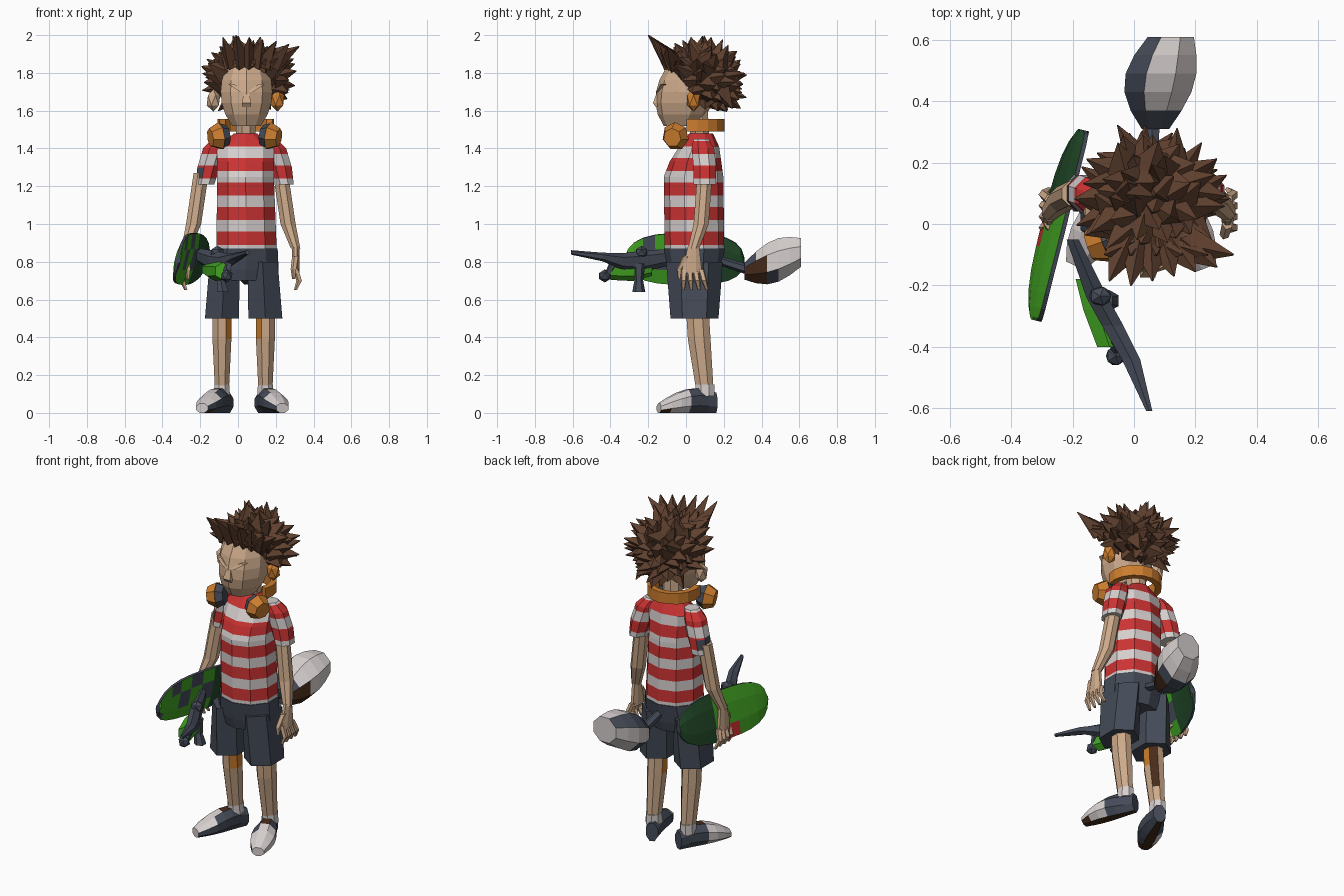
import bpy, bmesh, math, random
from mathutils import Vector, Matrix

random.seed(4)
cube = bpy.data.objects.get("Cube")
if cube:
    bpy.data.objects.remove(cube)


def material(name, *rgb):
    colour = [(c / 255) ** 2.2 for c in rgb] + [1]
    mat = bpy.data.materials.new(name)
    mat.use_nodes = True
    mat.diffuse_color = colour
    mat.node_tree.nodes["Principled BSDF"].inputs["Base Color"].default_value = colour
    return mat


SKIN = material("skin", 203, 168, 137)
RED = material("shirt_red", 203, 54, 54)
WHITE = material("pale_grey", 212, 205, 204)
SLATE = material("slate", 70, 76, 88)
ORANGE = material("orange", 203, 124, 50)
GREEN = material("bright_green", 68, 162, 40)
DEEP = material("deep_green", 38, 74, 44)
HAIR = material("hair_brown", 95, 66, 50)
DARK = material("dark_brown", 72, 47, 32)

SIDES = (("left", 1), ("right", -1))
MID = .035  # the body's own centre line


def finish(name, bm, mats, rule=None, matrix=None):
    """Make a flat-shaded object; rule(centre, normal) gives each face its material."""
    bmesh.ops.recalc_face_normals(bm, faces=bm.faces)
    if rule:
        for face in bm.faces:
            face.material_index = mats.index(rule(face.calc_center_median(), face.normal))
    mesh = bpy.data.meshes.new(name)
    bm.to_mesh(mesh)
    bm.free()
    for mat in mats:
        mesh.materials.append(mat)
    obj = bpy.data.objects.new(name, mesh)
    if matrix:
        obj.matrix_world = matrix
    bpy.context.collection.objects.link(obj)


def loft(name, mats, *rings, sides=8, upright=True, rule=None, matrix=None, cuts=()):
    """Skin rings (x, y, z, half width, half depth); depth defaults to the width."""
    bm = bmesh.new()
    loops = []
    for x, y, z, width, *depth in rings:
        loop = []
        for i in range(sides):
            angle = (i + .5) * math.tau / sides
            reach = 1 / math.cos(math.pi / sides)
            across = width * reach * math.cos(angle)
            other = (depth[0] if depth else width) * reach * math.sin(angle)
            offset = (across, other, 0) if upright else (across, 0, other)
            loop.append(bm.verts.new(Vector((x, y, z)) + Vector(offset)))
        loops.append(loop)
    for low, high in zip(loops, loops[1:]):
        for i in range(sides):
            bm.faces.new((low[i - 1], low[i], high[i], high[i - 1]))
    bm.faces.new(loops[0])
    bm.faces.new(loops[-1])
    for z in cuts:
        bmesh.ops.bisect_plane(bm, geom=bm.verts[:] + bm.edges[:] + bm.faces[:],
                               plane_co=(0, 0, z), plane_no=(0, 0, 1))
    finish(name, bm, mats, rule, matrix)


def blob(name, mat, location, size, subdivisions=1):
    bm = bmesh.new()
    bmesh.ops.create_icosphere(bm, subdivisions=subdivisions, radius=1)
    bmesh.ops.scale(bm, vec=size, verts=bm.verts)
    bmesh.ops.translate(bm, vec=location, verts=bm.verts)
    finish(name, bm, [mat])


def cone(bm, start, end, radius, tip, sides):
    start, end = Vector(start), Vector(end)
    axis = end - start
    turn = axis.to_track_quat("Z", "Y").to_matrix().to_4x4()
    bmesh.ops.create_cone(bm, cap_ends=True, segments=sides, radius1=radius, radius2=tip,
                          depth=axis.length, matrix=Matrix.Translation((start + end) / 2) @ turn)


# Striped shirt: evenly spaced red bands counted up from the lowest one
STEP, BAND = .13, .07


def band_cuts(bottom):
    return [bottom + STEP * k + edge for k in range(5) for edge in (0, BAND)]


def body_rule(centre, normal):
    return RED if (centre.z - .89) % STEP < BAND else WHITE


def sleeve_rule(centre, normal):
    if (centre.z - .85) % STEP > BAND:
        return WHITE
    return SLATE if centre.x < -.2 and centre.z < 1.35 else RED


loft("shirt_body", [RED, WHITE], (.045, .045, .86, .16, .15), (.04, .04, 1.25, .15),
     (.04, .05, 1.33, .15, .13), (.04, .07, 1.41, .15, .1), (.04, .08, 1.48, .06),
     sides=10, rule=body_rule, cuts=band_cuts(.89))

for side, s in SIDES:
    # Sleeve, arm and open hand
    loft(side + "_sleeve", [RED, WHITE, SLATE], (MID + s * .13, .08, 1.45, .04),
         (MID + s * .16, .09, 1.4, .06), (MID + s * .19, .1, 1.3, .06),
         (MID + s * .21, .1, 1.21, .05, .06), rule=sleeve_rule, cuts=band_cuts(.85))
    hand = .015 + s * .29
    loft(side + "_arm", [SKIN], (hand - s * .08, .1, 1.27, .04), (hand - s * .04, .08, 1, .04),
         (hand, .04, .87, .025, .03))
    loft(side + "_palm", [SKIN], (hand, .04, .88, .02, .03), (hand, .03, .74, .02, .055))
    for i in range(4):
        y = .03 * i - .01
        loft(f"{side}_finger_{i + 1}", [SKIN], (hand, y, .76, .014),
             (hand + s * .02, y * 1.2, .7, .013), (hand, y * 1.4, .65, .007), sides=5)
    loft(side + "_thumb", [SKIN], (hand, 0, .83, .015), (hand - s * .01, -.035, .76, .013),
         (hand - s * .01, -.035, .71, .007), sides=5)

    # Shorts leg, lower leg with stained inner knee and calf, and sock
    leg = .03 + s * .115

    def leg_rule(centre, normal):
        if s * normal.x > -.5:
            return SKIN
        if normal.y < .5:
            return ORANGE if centre.z > .39 else SKIN
        return DARK if s < 0 and centre.z > .24 else SKIN

    loft(side + "_shorts_leg", [SLATE], (leg, .045, .5, .09, .11),
         (leg - s * .015, .045, .8, .08, .13), sides=6)
    loft(side + "_leg", [SKIN, ORANGE, DARK], (leg, .06, .55, .05, .06), (leg, .07, .39, .05, .06),
         (leg, .1, .12, .037, .046), rule=leg_rule, cuts=[.24])
    loft(side + "_sock", [WHITE], (leg, .1, .09, .042, .05), (leg, .1, .15, .04, .05))

    # Turned-out shoe with a pale toe, slate inner side and dark sole
    def shoe_rule(centre, normal):
        if normal.z < -.8:
            return DARK
        if centre.y < -.07 and s * normal.x > -.6:
            return WHITE
        return DARK if normal.z > .85 and centre.y < 0 else SLATE

    shoe = []
    for i in range(7):
        t = i / 6
        height = .025 + .04 * math.sin(math.pi * (1 + 3 * t) / 4)
        width = .034 + .032 * math.sin(math.pi * t ** 1.5)
        shoe.append((0, .07 - .32 * t, height, width, height))
    turn = math.radians(23 - 2 * s) * s
    loft(side + "_shoe", [SLATE, WHITE, DARK], *shoe, upright=False, rule=shoe_rule,
         matrix=Matrix.Translation((leg, .09, 0)) @ Matrix.Rotation(turn, 4, "Z"))

    # Brow, ear and headphone cup with its pad
    loft(side + "_brow", [SKIN], (.045 + s * .02, -.14, 1.7, .015),
         (.045 + s * .08, -.12, 1.74, .015), sides=4)
    blob(side + "_ear", ORANGE if s > 0 else SKIN, (.04 + s * .17, .04, 1.655), (.04, .04, .06))
    out = Vector((s, -.35, -.15)).normalized()
    middle = Vector((MID + s * .13, -.055, 1.465))
    bm = bmesh.new()
    cone(bm, middle, middle + out * .055, .075, .05, 7)
    finish(side + "_headphone_cup", bm, [ORANGE])
    bm = bmesh.new()
    cone(bm, middle - out * .04, middle, .055, .07, 7)
    finish(side + "_headphone_pad", bm, [SLATE])

loft("shorts_waist", [SLATE], (.04, .045, .7, .15, .12), (.04, .045, .76, .175, .135),
     (.045, .045, .87, .165, .155), sides=10)

# Neck, egg-shaped head and nose
loft("neck", [SKIN], (.04, .075, 1.45, .05), (.045, .06, 1.6, .055))
head = []
for i in range(7):
    t = i / 6
    width = .137 * math.sqrt(math.sin(math.pi * (.1 + .8 * t)))
    head.append((.045, .06 * t - .03, 1.52 + .36 * t, width, width * 1.1))
loft("head", [SKIN], *head, sides=10)
loft("nose", [SKIN], (.045, -.14, 1.62, .02), (.045, -.15, 1.64, .025), (.045, -.14, 1.71, .01), sides=4)

# Hair: a core with broad spikes above a slanted hairline, and a swept-up fringe
centre = Vector((.055, .07, 1.765))
core = (.15, .165, .135)
blob("hair_core", HAIR, centre, core, subdivisions=2)
bm = bmesh.new()
COUNT = 130
golden = math.pi * (3 - math.sqrt(5))
for i in range(COUNT):
    z = 1 - (2 * i + 1) / COUNT
    ring = math.sqrt(1 - z * z)
    normal = Vector((ring * math.cos(i * golden), ring * math.sin(i * golden), z))
    base = centre + Vector([n * c * .92 for n, c in zip(normal, core)])
    if base.z + base.y > 1.77:
        jitter = Vector((random.uniform(-.5, .5), random.uniform(-.5, .5), .1))
        way = (normal + jitter).normalized()
        cone(bm, base, base + way * random.uniform(.07, .13), random.uniform(.045, .07), .002, 4)
for i in range(6):
    x = .07 * i - .08
    root = Vector((.02 + x * .6, -.07, 1.855))
    cone(bm, root, (x, -.2 + .015 * abs(i - 1), 2 - .012 * abs(i - 1)), .06, .003, 4)
    cone(bm, root, (x * 1.2, -.1, 1.94), .06, .003, 4)
finish("hair_spikes", bm, [HAIR])

# Headphone band: a square bar bent round the back of the neck
bm = bmesh.new()
bars = []
for i in range(11):
    angle = math.radians(22 * i - 20)
    bars.append([bm.verts.new((.042 + r * math.cos(angle), .055 + r * math.sin(angle), z))
                 for r, z in ((.115, 1.49), (.15, 1.49), (.15, 1.555), (.115, 1.555))])
for a, b in zip(bars, bars[1:]):
    for k in range(4):
        bm.faces.new((a[k], a[k - 1], b[k - 1], b[k]))
bm.faces.new(bars[0])
bm.faces.new(bars[-1])
finish("headphone_band", bm, [ORANGE])


# Skateboard carried on edge by the right hand
def deck_rule(centre, normal):
    if abs(normal.x) < .3:
        return SLATE
    if centre.y > .1:
        return DEEP
    if normal.x > 0:
        return SLATE if math.sin(centre.y * 31 + centre.z * 23) > .5 else GREEN
    if centre.z < -.05 and centre.y > -.1:
        return RED if centre.y < 0 else SLATE
    return GREEN


deck = []
for i in range(13):
    t = -math.cos(math.pi * i / 12)
    deck.append((.02 * t ** 4, .32 * t, 0, .016, .02 + .12 * math.sqrt(1 - abs(t) ** 3)))
frame = (Matrix.Translation((-.26, 0, .815)) @ Matrix.Rotation(math.radians(-14), 4, "Z")
         @ Matrix.Rotation(math.radians(14), 4, "Y"))
loft("skateboard_deck", [GREEN, DEEP, RED, SLATE], *deck, upright=False, rule=deck_rule, matrix=frame)

# Long gadget pointing forward from the right hand
loft("gadget_body", [SLATE], (-.2, -.05, .83, .02, .035), (-.12, -.24, .8, .035, .05),
     (-.07, -.33, .8, .035, .04), (-.01, -.44, .825, .03, .02), (.05, -.61, .85, .01),
     sides=6, upright=False)
blob("gadget_block", SLATE, (-.11, -.235, .85), (.04, .035, .035))
blob("gadget_knob", SLATE, (-.06, -.43, .725), (.035, .035, .035))
loft("gadget_tank", [GREEN], (-.16, -.18, .76, .03), (-.12, -.28, .75, .045),
     (-.08, -.4, .75, .04), sides=6, upright=False)
loft("gadget_grip", [SLATE], (-.08, -.25, .64, .03), (-.09, -.25, .7, .02), (-.1, -.25, .79, .03), sides=6)
loft("gadget_strut", [SLATE], (-.06, -.42, .72, .015), (-.05, -.38, .8, .02), sides=5)


# Faceted pod on a handle behind the back
def pod_rule(centre, normal):
    if centre.y < .44 and normal.x > .5 and centre.z < .8:
        return DARK
    upper_right = normal.z > .3 and normal.x < -.3
    underside = normal.z < -.5 and centre.y < .5
    return SLATE if centre.y < .38 or upper_right or underside else WHITE


pod = []
for i in range(6):
    t = i / 5
    radius = .045 + .03 * t + .055 * math.sin(math.pi * t)
    pod.append((.07 + .05 * t * t, .31 + .3 * t, .75 + .1 * t, radius))
loft("pod", [WHITE, SLATE, DARK], *pod, upright=False, rule=pod_rule)
loft("pod_handle", [SLATE], (.05, .1, .83, .02), (.06, .34, .755, .025), sides=6, upright=False)
